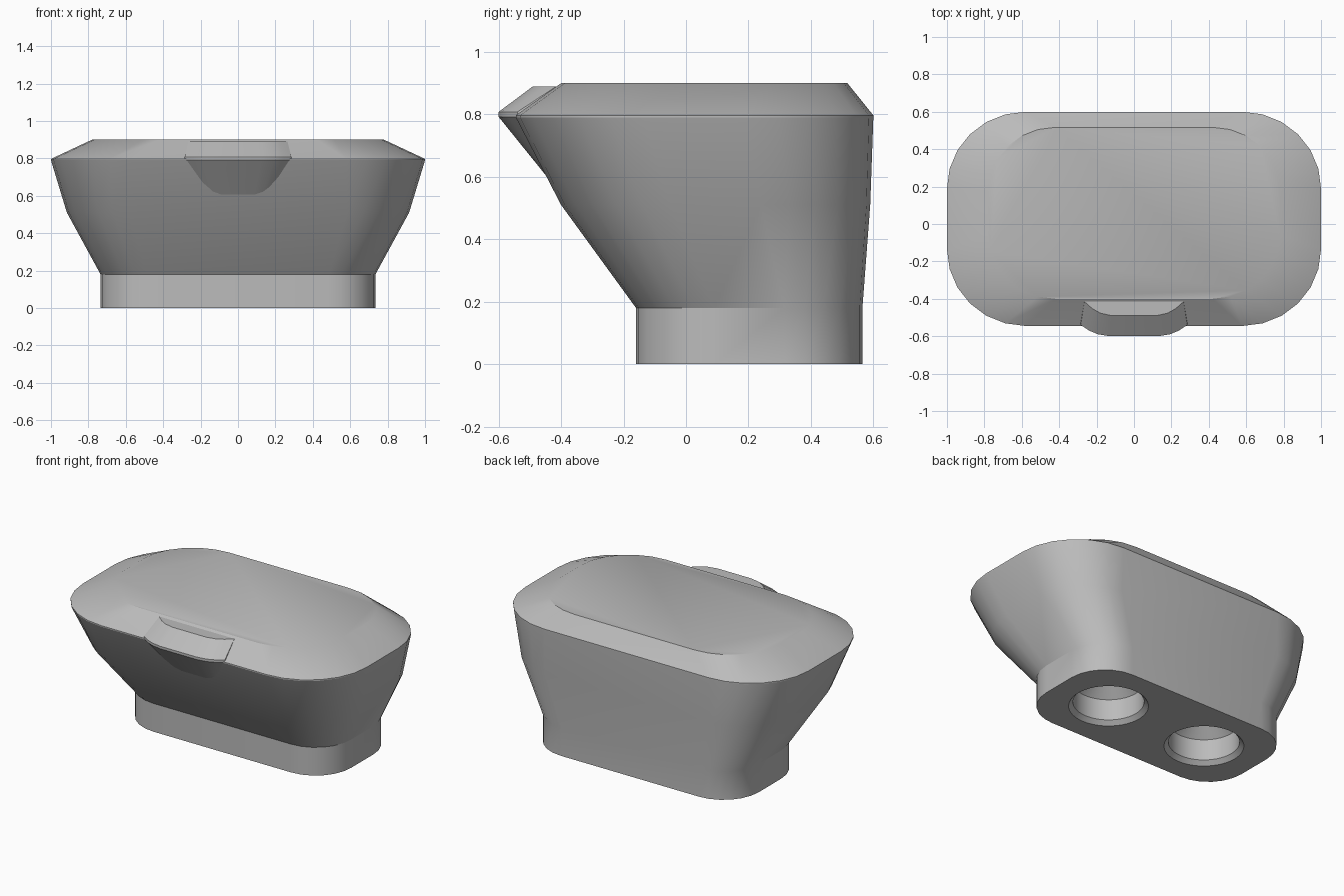
import bpy, bmesh, math

cube = bpy.data.objects.get("Cube")
if cube:
    bpy.data.objects.remove(cube, do_unlink=True)

grey = bpy.data.materials.new("plain grey")
grey.use_nodes = True
grey.diffuse_color = (0.5, 0.5, 0.5, 1)
grey.node_tree.nodes["Principled BSDF"].inputs["Base Color"].default_value = (0.5, 0.5, 0.5, 1)


def loft(name, rings):
    """Skin a stack of equal-length rings and cap both ends."""
    bm = bmesh.new()
    loops = [[bm.verts.new(p) for p in ring] for ring in rings]
    for a, b in zip(loops, loops[1:]):
        for i in range(len(a)):
            j = (i + 1) % len(a)
            bm.faces.new((a[i], a[j], b[j], b[i]))
    bm.faces.new(loops[0][::-1])
    bm.faces.new(loops[-1])
    bmesh.ops.recalc_face_normals(bm, faces=bm.faces)
    mesh = bpy.data.meshes.new(name)
    bm.to_mesh(mesh)
    bm.free()
    mesh.materials.append(grey)
    obj = bpy.data.objects.new(name, mesh)
    bpy.context.collection.objects.link(obj)
    return obj


def rounded_ring(half_x, y0, y1, rx, ry, z, steps=6):
    """Rounded rectangle at height z."""
    pts = []
    corners = ((1, 1), (-1, 1), (-1, -1), (1, -1))
    for k, (sx, sy) in enumerate(corners):
        cx = sx * (half_x - rx)
        cy = y1 - ry if sy > 0 else y0 + ry
        for i in range(steps + 1):
            a = math.pi / 2 * (k + i / steps)
            pts.append((cx + rx * math.cos(a), cy + ry * math.sin(a), z))
    return pts


def circle(x, y, r, z, n=48):
    return [(x + r * math.cos(math.tau * i / n), y + r * math.sin(math.tau * i / n), z)
            for i in range(n)]


def activate(obj):
    bpy.ops.object.select_all(action='DESELECT')
    obj.select_set(True)
    bpy.context.view_layer.objects.active = obj


def smooth(obj, degrees=28):
    activate(obj)
    bpy.ops.object.shade_smooth_by_angle(angle=math.radians(degrees))


# Flared body on a straight foot
body = loft("body", [
    rounded_ring(0.735, -0.16, 0.565, 0.25, 0.25, 0),
    rounded_ring(0.735, -0.16, 0.565, 0.25, 0.25, 0.18),
    rounded_ring(0.915, -0.40, 0.59, 0.33, 0.35, 0.51),
    rounded_ring(1.0, -0.545, 0.6, 0.42, 0.41, 0.79),
])

# Two chamfered sockets in the underside, each with a conical end
for side in (-1, 1):
    steps = ((0.26, -0.03), (0.206, 0.026), (0.206, 0.16), (0.04, 0.32))
    cutter = loft("socket_cutter", [circle(side * 0.36, 0.2, r, z) for r, z in steps])
    cutter.hide_render = True
    cut = body.modifiers.new("socket", 'BOOLEAN')
    cut.object = cutter
    cut.solver = 'EXACT'
    activate(body)
    bpy.ops.object.modifier_apply(modifier=cut.name)
    bpy.data.objects.remove(cutter, do_unlink=True)
smooth(body)

# Bevelled lid
lid = loft("lid", [
    rounded_ring(1.0, -0.545, 0.6, 0.42, 0.41, 0.79),
    rounded_ring(1.0, -0.545, 0.6, 0.42, 0.41, 0.797),
    rounded_ring(0.78, -0.40, 0.517, 0.36, 0.34, 0.90),
])
smooth(lid)


def tab_ring(w, y_side, y_front, z):
    """Bowed front outline, closed behind inside the body."""
    bow = ((1, 0), (0.84, 0.5), (0.68, 0.82), (0.45, 1))
    half = [(w * fx, y_side + (y_front - y_side) * fy, z) for fx, fy in bow]
    back = y_side + 0.08
    right = [(w, back, z)] + half
    return right + [(-x, y, h) for x, y, h in reversed(right)]


# Finger tab at the front
tab = loft("front_tab", [
    tab_ring(0.19, -0.42, -0.445, 0.60),
    tab_ring(0.285, -0.54, -0.60, 0.792),
    tab_ring(0.285, -0.54, -0.60, 0.808),
    tab_ring(0.265, -0.415, -0.49, 0.89),
])
smooth(tab)
